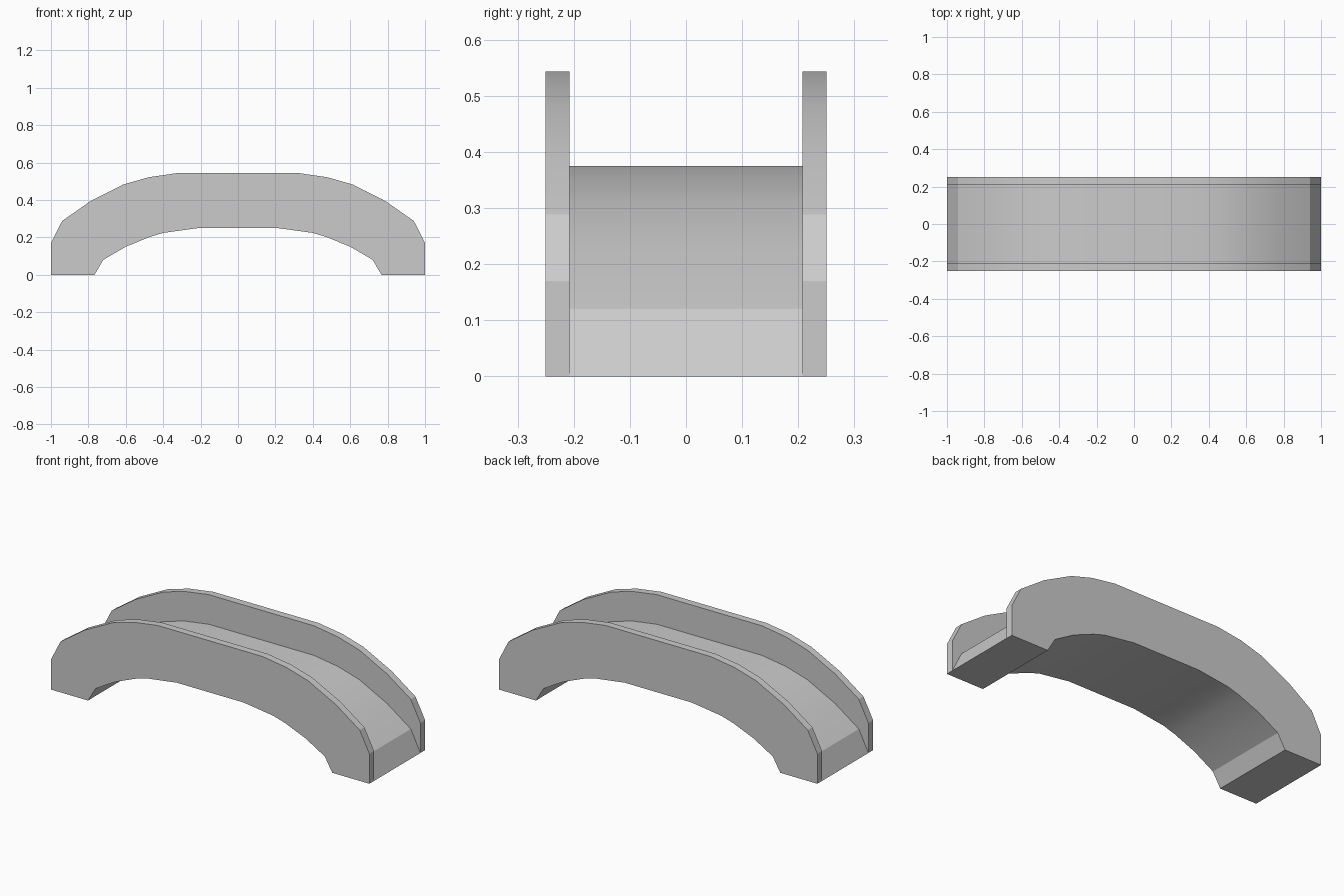
import bpy, bmesh, math

if "Cube" in bpy.data.objects:
    bpy.data.objects.remove(bpy.data.objects["Cube"])

# Half profiles from the foot (x = 1) to the crown, paired station by station
OUTER = [(1.0, .17), (.94, .288), (.79, .393), (.615, .482), (.48, .521), (.33, .543)]
INNER = [(.767, 0), (.72, .08), (.60, .15), (.47, .203), (.40, .224), (.21, .25)]
PARAPET_HEIGHT = .168
W, P = .25, .208   # half width, parapet inner face


def mirrored(half):
    return half + [(-x, z) for x, z in reversed(half)]


def cross_section(o, i):
    """Loop around the bridge: parapets, deck, sides, underside."""
    (xo, zo), (xi, zi) = o, i
    zd = max(zo - PARAPET_HEIGHT, 0)
    if xo in (1.0, -1.0):
        zd = 0
    return [(xo, -W, zo), (xo, -P, zo), (xo, -P, zd), (xo, P, zd),
            (xo, P, zo), (xo, W, zo), (xo, W, zd), (xi, W, zi),
            (xi, -W, zi), (xo, -W, zd)]


bm = bmesh.new()
rings = [[bm.verts.new(c) for c in cross_section(o, i)]
         for o, i in zip(mirrored(OUTER), mirrored(INNER))]

# Arched body
for a, b in zip(rings, rings[1:]):
    for k in range(len(a)):
        n = (k + 1) % len(a)
        bm.faces.new((a[k], a[n], b[n], b[k]))

# Foot soles and parapet ends
for r in (rings[0], rings[-1]):
    for ids in ((2, 3, 6, 7, 8, 9), (0, 1, 2, 9), (3, 4, 5, 6)):
        bm.faces.new([r[k] for k in ids])

bmesh.ops.recalc_face_normals(bm, faces=bm.faces)
mesh = bpy.data.meshes.new("arched_bridge")
bm.to_mesh(mesh)
bm.free()
bridge = bpy.data.objects.new("arched_bridge", mesh)
bpy.context.collection.objects.link(bridge)
bpy.context.view_layer.objects.active = bridge
bridge.select_set(True)
bpy.ops.object.shade_smooth_by_angle(angle=math.radians(26))
